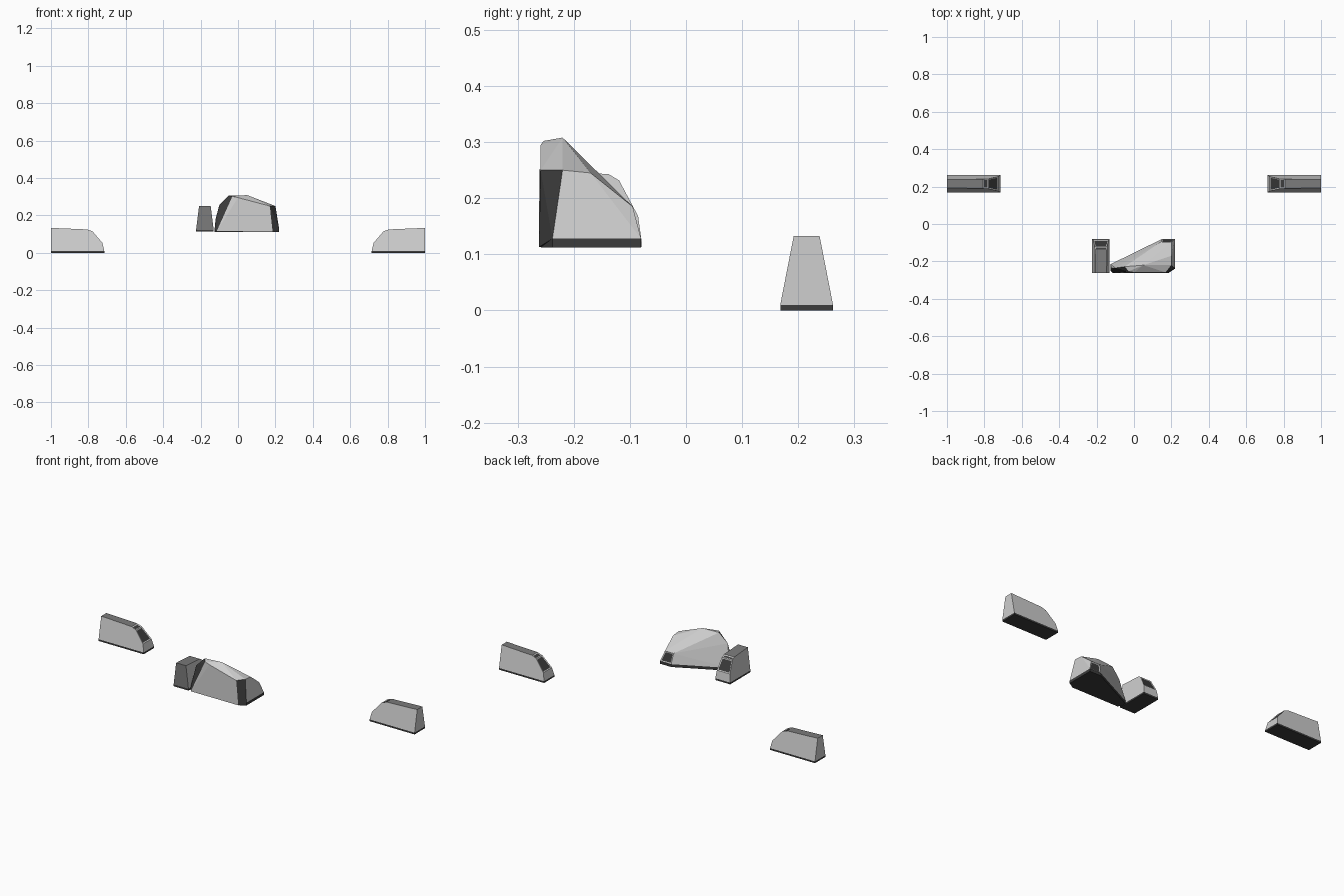
import bpy, bmesh
from mathutils import Vector, Matrix

if "Cube" in bpy.data.objects:
    bpy.data.objects.remove(bpy.data.objects["Cube"])


def material(name, v):
    m = bpy.data.materials.new(name)
    m.diffuse_color = (v, v, v, 1)
    m.use_nodes = True
    m.node_tree.nodes["Principled BSDF"].inputs["Base Color"].default_value = m.diffuse_color
    return m


MATS = [material("light grey", 0.62), material("mid grey", 0.20), material("dark grey", 0.045)]


def hull(name, points, matrix=Matrix(), rule=None, inset_rule=None, base=0):
    """Faceted solid around points; faces coloured by their normal."""
    bm = bmesh.new()
    for p in points:
        bm.verts.new(p)
    res = bmesh.ops.convex_hull(bm, input=bm.verts[:])
    loose = [v for v in bm.verts if not v.link_faces]
    bmesh.ops.delete(bm, geom=loose, context='VERTS')
    bmesh.ops.dissolve_limit(bm, angle_limit=0.03, verts=bm.verts[:], edges=bm.edges[:])
    bmesh.ops.recalc_face_normals(bm, faces=bm.faces[:])
    bm.normal_update()
    for f in bm.faces:
        f.material_index = rule(f.normal) if rule else base
    if inset_rule:
        panels = [f for f in bm.faces if inset_rule(f.normal)]
        for f in panels:
            bmesh.ops.inset_region(bm, faces=[f], thickness=0.008, depth=-0.002)
            f.material_index = 2
    bmesh.ops.transform(bm, matrix=matrix, verts=bm.verts[:])
    bmesh.ops.recalc_face_normals(bm, faces=bm.faces[:])
    me = bpy.data.meshes.new(name)
    bm.to_mesh(me)
    bm.free()
    for m in MATS:
        me.materials.append(m)
    ob = bpy.data.objects.new(name, me)
    bpy.context.collection.objects.link(ob)
    return ob


def wedge(name, length, height, top_half, matrix, end_colour=0):
    """Tapered bar: blunt end at u=0, nose sloping down at u=length."""
    half, base = 0.047, 0.01
    profile = [(0, base), (0, height), (length * 0.68, height * 0.94),
               (length * 0.78, height * 0.86), (length * 0.965, height * 0.4), (length, base)]
    pts = []
    for u, z in profile:
        w = half + (top_half - half) * (z - base) / (height - base)
        pts += [(u, -w, z), (u, w, z)]

    def rule(n):
        if n.x < -0.9:
            return end_colour
        return 1 if n.z > 0.95 else 0
    hull(name, pts, matrix, rule, lambda n: n.x > 0.25 and n.z > 0.4)
    hull(name + "_base", [(u, s * half, z) for u in (0, length) for s in (-1, 1) for z in (0, base)],
         matrix, base=2)


# Outer blocks, noses pointing inwards
wedge("left_block", 0.285, 0.133, 0.023, Matrix.Translation((-1, 0.215, 0)))
wedge("right_block", 0.285, 0.133, 0.023,
      Matrix.Translation((1, 0.215, 0)) @ Matrix.Diagonal((-1, 1, 1, 1)))

# Small centre block, nose pointing backwards
wedge("centre_small_block", 0.183, 0.138, 0.031,
      Matrix.Translation((-0.177, -0.262, 0.113)) @ Matrix.Rotation(1.5707963, 4, 'Z'), 1)

# Large centre block, cut away diagonally at the back left
Z0, Z1 = 0.113, 0.128
foot = [(-0.125, -0.25), (-0.125, -0.215), (0.15, -0.08), (0.22, -0.08), (0.22, -0.238), (0.185, -0.258)]
body = [(x, y, Z1) for x, y in foot]
body += [(-0.115, -0.262, Z0), (0.185, -0.262, Z0),
         (0.0, -0.259, 0.295), (0.17, -0.259, 0.25),                       # front face top
         (-0.12, -0.235, 0.18), (-0.1, -0.235, 0.255),                     # left shoulder
         (-0.05, -0.228, 0.306), (0.05, -0.22, 0.308), (-0.03, -0.254, 0.302),  # crown
         (0.2, -0.22, 0.25), (0.2, -0.17, 0.245),                          # right shoulder
         (0.145, -0.095, 0.185), (0.2, -0.095, 0.185)]                     # rear shoulder


def body_rule(n):
    if n.x < -0.15 and n.y < 0.1:
        return 2
    if n.x > 0.25 and n.y < -0.3 or n.z < -0.5:
        return 2
    return 0


hull("centre_large_block", body, rule=body_rule, inset_rule=lambda n: n.y > 0.9)
hull("centre_large_block_base", [(x, y, z) for x, y in foot for z in (Z0 - 0.001, Z1)], base=2)
